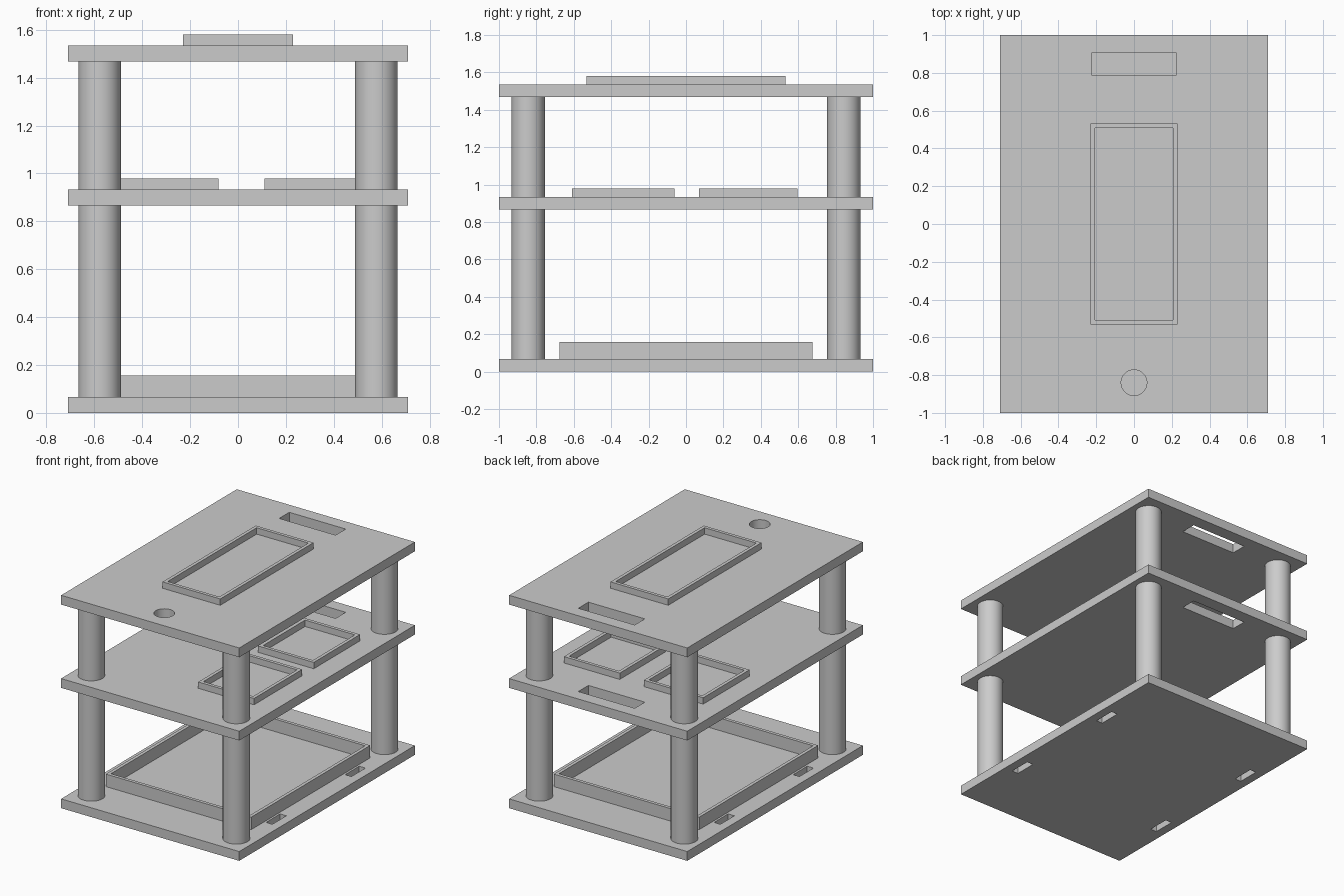
import bpy
import math

if "Cube" in bpy.data.objects:
    bpy.data.objects.remove(bpy.data.objects["Cube"], do_unlink=True)

grey = bpy.data.materials.new("plain grey")
grey.use_nodes = True
colour = (0.6, 0.6, 0.6, 1)
grey.diffuse_color = colour
grey.node_tree.nodes["Principled BSDF"].inputs["Base Color"].default_value = colour

WALL = 0.024
HALF_X, HALF_Y = 0.71, 1.0
THICK = 0.067


def finish(obj, name):
    obj.name = name
    obj.data.materials.clear()
    obj.data.materials.append(grey)
    return obj


def box(name, x0, x1, y0, y1, z0, z1):
    bpy.ops.mesh.primitive_cube_add(
        size=1, location=((x0 + x1) / 2, (y0 + y1) / 2, (z0 + z1) / 2))
    obj = bpy.context.object
    obj.scale = (x1 - x0, y1 - y0, z1 - z0)
    bpy.ops.object.transform_apply(location=True, rotation=False, scale=True)
    return finish(obj, name)


def cylinder(name, x, y, z0, z1, radius):
    bpy.ops.mesh.primitive_cylinder_add(
        vertices=64, radius=radius, depth=z1 - z0, location=(x, y, (z0 + z1) / 2))
    bpy.ops.object.shade_smooth_by_angle(angle=math.radians(30))
    return finish(bpy.context.object, name)


def cut(target, cutter):
    # Apply the cut at once and discard the cutter
    cutter.hide_render = True
    mod = target.modifiers.new("cut", "BOOLEAN")
    mod.operation = "DIFFERENCE"
    mod.solver = "EXACT"
    mod.object = cutter
    bpy.context.view_layer.objects.active = target
    bpy.ops.object.modifier_apply(modifier=mod.name)
    bpy.data.objects.remove(cutter, do_unlink=True)


def plate(name, z):
    return box(name, -HALF_X, HALF_X, -HALF_Y, HALF_Y, z, z + THICK)


def frame(name, x0, x1, y0, y1, z0, z1):
    # Open rectangular rim standing on a plate
    rim = box(name, x0, x1, y0, y1, z0, z1)
    cut(rim, box("cutter", x0 + WALL, x1 - WALL, y0 + WALL, y1 - WALL,
                 z0 - 0.1, z1 + 0.1))


# Three decks
Z_MID, Z_TOP = 0.867, 1.467
bottom = plate("bottom_plate", 0)
middle = plate("middle_plate", Z_MID)
top = plate("top_plate", Z_TOP)

# Cable slots at the back of the upper decks, round hole at the front of the top
for deck, z in ((middle, Z_MID), (top, Z_TOP)):
    cut(deck, box("cutter", -0.225, 0.225, 0.79, 0.905, z - 0.1, z + 0.2))
cut(top, cylinder("cutter", 0, -0.84, Z_TOP - 0.1, Z_TOP + 0.2, 0.068))

# Strap slots near the side edges of the bottom deck
for sx in (-1, 1):
    for sy in (-1, 1):
        x, y = sx * 0.62, sy * 0.45
        cut(bottom, box("cutter", x - 0.025, x + 0.025, y - 0.08, y + 0.08, -0.1, 0.2))

# Round posts between the decks
for level, z0, z1 in (("lower", THICK, Z_MID), ("upper", Z_MID + THICK, Z_TOP)):
    for side, sx in (("left", 1), ("right", -1)):
        for end, sy in (("front", -1), ("back", 1)):
            cylinder(f"{level}_{end}_{side}_post", sx * 0.578, sy * 0.844, z0, z1, 0.089)

# Raised holding frames
frame("bottom_frame", -0.58, 0.58, -0.677, 0.677, THICK, 0.157)
z = Z_MID + THICK
frame("middle_front_left_frame", 0.11, 0.555, -0.61, -0.062, z, z + 0.046)
frame("middle_back_left_frame", 0.11, 0.555, 0.07, 0.597, z, z + 0.046)
frame("middle_back_right_frame", -0.555, -0.082, 0.07, 0.597, z, z + 0.046)
z = Z_TOP + THICK
frame("top_frame", -0.23, 0.23, -0.531, 0.531, z, z + 0.046)
